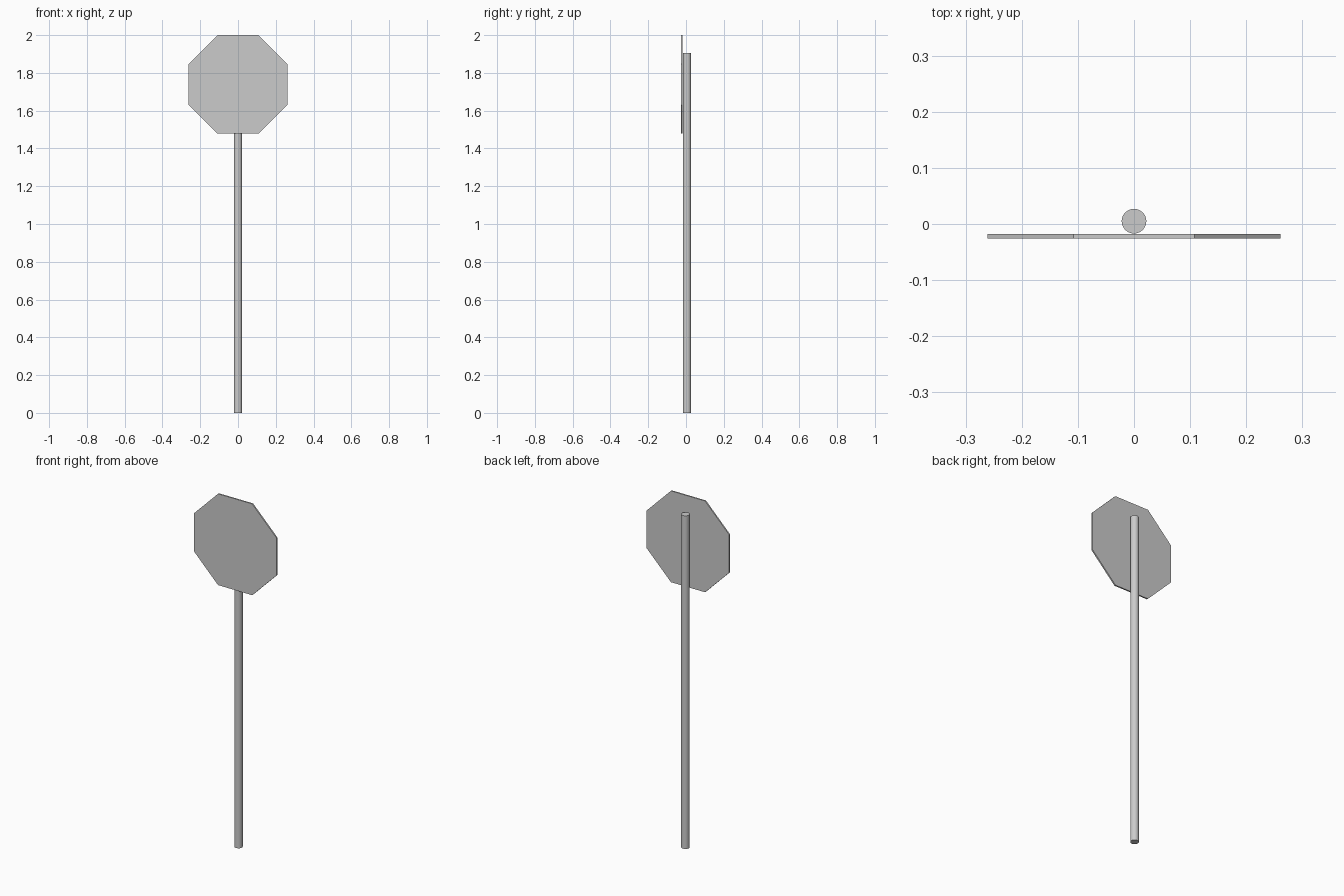
import bpy
from math import cos, pi

default = bpy.data.objects.get("Cube")
if default:
    bpy.data.objects.remove(default, do_unlink=True)

grey = bpy.data.materials.new("light_grey")
grey.use_nodes = True
colour = (0.6, 0.6, 0.6, 1)
grey.diffuse_color = colour
grey.node_tree.nodes["Principled BSDF"].inputs["Base Color"].default_value = colour


def prism(name, sides, radius, depth, location, rotation=(0, 0, 0)):
    bpy.ops.mesh.primitive_cylinder_add(
        vertices=sides, radius=radius, depth=depth,
        location=location, rotation=rotation)
    obj = bpy.context.object
    obj.name = name
    obj.data.materials.append(grey)
    return obj


# Round pole, standing on the ground
pole_height = 1.905
prism("pole", 32, 0.022, pole_height, (0, 0.005, pole_height / 2))
bpy.ops.object.shade_smooth_by_angle()

# Thin octagonal plate with flat top, fixed to the front of the pole
half_width = 0.261
plate = prism("sign_plate", 8, half_width / cos(pi / 8), 0.008,
              (0, -0.022, 2 - half_width), (pi / 2, 0, 0))
# Turn the octagon half a side if its corners point along the axes
if max(v.co.x for v in plate.data.vertices) > half_width * 1.05:
    plate.rotation_euler = (pi / 2, pi / 8, 0)
